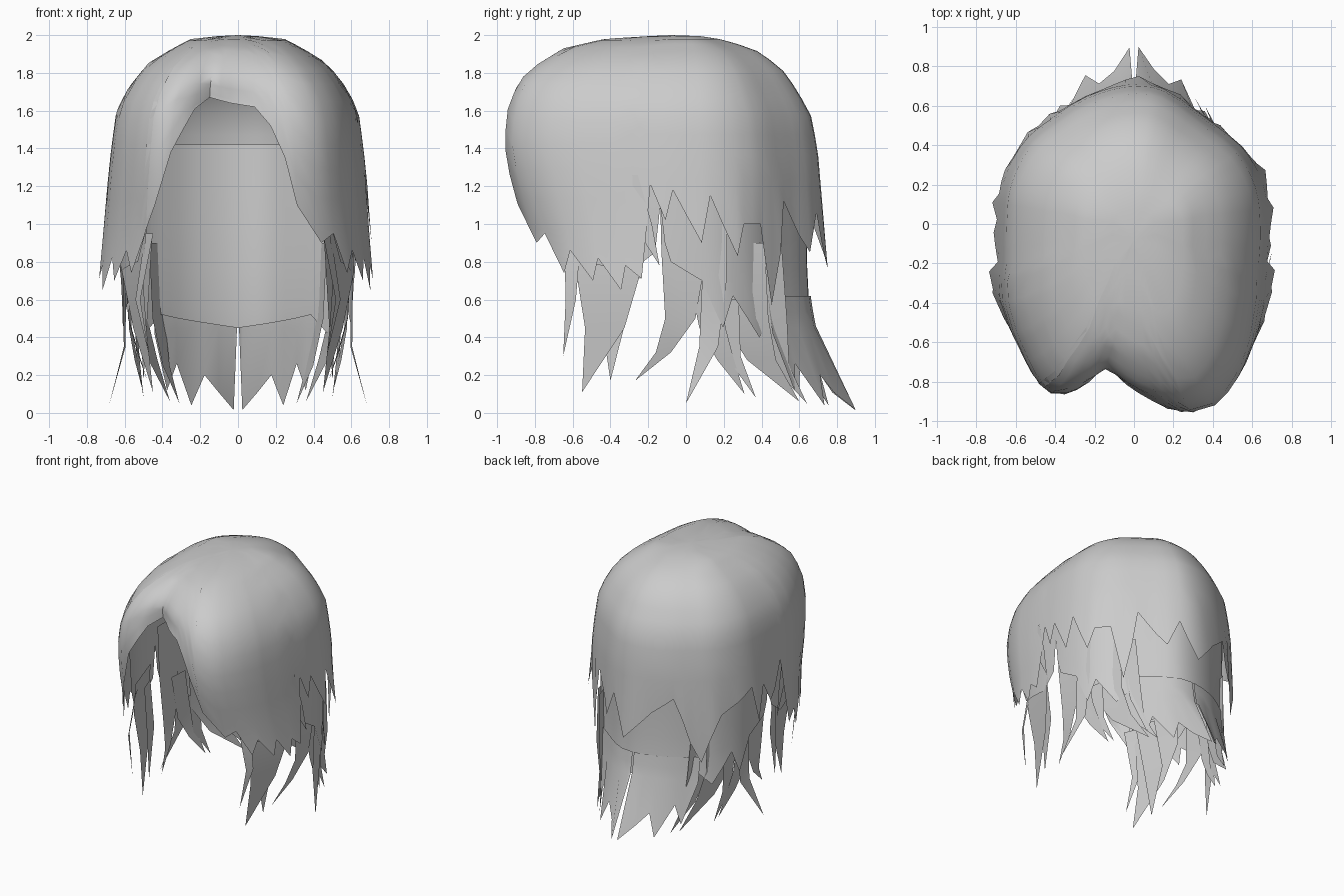
import bpy, bmesh, math
from mathutils import Vector

if "Cube" in bpy.data.objects:
    bpy.data.objects.remove(bpy.data.objects["Cube"])

grey = bpy.data.materials.new("hair grey")
grey.diffuse_color = (0.6, 0.6, 0.6, 1)
grey.use_nodes = True
grey.node_tree.nodes["Principled BSDF"].inputs["Base Color"].default_value = grey.diffuse_color

# Head outline seen from above: angle from the front (towards +x), radius
OUTLINE = [(-12.8, .77), (-3.5, .83), (16, .99), (25, 1.005), (40, .91), (55, .79),
           (72, .71), (90, .685), (107, .69), (126, .68), (140, .66), (153, .67), (172, .725),
           (199, .705), (217, .69), (231, .705), (253, .70), (270, .69), (286, .72), (316, .863),
           (333, .96), (342, .865)]


def lerp(table, v):
    """Piecewise linear lookup in an ascending table."""
    if v <= table[0][0]:
        return table[0][1]
    for (a, b), (c, d) in zip(table, table[1:]):
        if v <= c:
            return b + (d - b) * (v - a) / (c - a)
    return table[-1][1]


def radius(a):
    """Smooth closed interpolation of the outline."""
    n = len(OUTLINE)
    pts = [(OUTLINE[i % n][0] + 360 * (i // n), OUTLINE[i % n][1]) for i in range(-2, n + 3)]
    for i in range(1, len(pts) - 2):
        (x0, y0), (x1, y1), (x2, y2), (x3, y3) = pts[i - 1:i + 3]
        if x1 <= a <= x2:
            h = x2 - x1
            t = (a - x1) / h
            m1, m2 = (y2 - y0) / (x2 - x0) * h, (y3 - y1) / (x3 - x1) * h
            return ((2*t**3 - 3*t*t + 1) * y1 + (t**3 - 2*t*t + t) * m1
                    + (3*t*t - 2*t**3) * y2 + (t**3 - t*t) * m2)


def surface(a, z, side, front, back):
    """Point on a layer: outline scaled by height, separately per direction."""
    r, t = radius(a), math.radians(a)
    d = a - 360 if a > 180 else a
    if -30 < d < 18:
        # the parting fades out towards the crown
        fade = lerp([(1.67, 0), (1.8, .5), (1.9, .8), (1.96, 1)], z)
        r += (lerp([(-30, .945), (-13, .9), (18, .995)], d) - r) * fade
    x, y = r * math.sin(t), -r * math.cos(t)
    wx = lerp(side, z)
    if 118 < a < 242:
        wx = min(wx, 1)
    return Vector((x * wx, y * lerp(front if y < 0 else back, z), z))


def finish(name, bm, angle=40):
    me = bpy.data.meshes.new(name)
    bm.to_mesh(me)
    bm.free()
    me.materials.append(grey)
    ob = bpy.data.objects.new(name, me)
    bpy.context.collection.objects.link(ob)
    bpy.ops.object.select_all(action='DESELECT')
    ob.select_set(True)
    bpy.context.view_layer.objects.active = ob
    bpy.ops.object.shade_smooth_by_angle(angle=math.radians(angle))
    return ob


def layer(name, edge, hem, top, widths, rows, power, closed=False):
    """Sheet of hair from the top height to a hem, then out to a jagged edge."""
    angles = []
    for (a, _), (c, _) in zip(edge, edge[1:]):
        k = max(1, round((c - a) / 6))
        angles += [a + (c - a) * i / k for i in range(k)]
    if not closed:
        angles.append(edge[-1][0])
    bm = bmesh.new()
    cols = []
    for a in angles:
        z0, z1 = lerp(hem, a), lerp(edge, a)
        zs = [top - (top - z0) * (i / rows) ** power for i in range(1 if closed else 0, rows + 1)]
        cols.append([bm.verts.new(surface(a, z, *widths)) for z in zs + [min(z1, z0 - .01)]])
    pairs = list(zip(cols, cols[1:])) + ([(cols[-1], cols[0])] if closed else [])
    for p, q in pairs:
        for i in range(len(p) - 1):
            bm.faces.new((p[i], p[i + 1], q[i + 1], q[i]))
    if closed:
        crown = bm.verts.new((0, -.08, top))
        for p, q in pairs:
            bm.faces.new((crown, p[0], q[0]))
    return finish(name, bm, 60)


# Outer cap: parted fringe in front, jagged rim round the sides and back
side = [(.6, 1.08), (.85, 1.05), (1, 1.02), (1.2, 1), (1.4, .97), (1.6, .93), (1.72, .84),
        (1.85, .69), (1.93, .5), (1.98, .36), (1.995, .15), (2, 0)]
front = [(.6, .80), (.95, .88), (1.2, .97), (1.42, 1.01), (1.6, .995), (1.76, .93), (1.85, .82),
         (1.93, .68), (1.98, .45), (1.995, .2), (2, .08)]
back = [(.5, .94), (.7, 1.05), (.95, .985), (1.23, .98), (1.4, .96), (1.58, .91), (1.72, .8),
        (1.83, .69), (1.93, .49), (1.98, .24), (1.995, .1), (2, 0)]
arch_right = [(-12.8, 1.67), (-3, 1.64), (6, 1.62), (11, 1.52), (15, 1.35), (18, 1.1), (25, .9)]
arch_left = [(328, .9), (333, 1.1), (337, 1.38), (340, 1.5), (343, 1.61), (347.2, 1.67)]
teeth = [(30, .95), (35, .74), (39, .86), (46, .70), (49, .82), (57, .65), (60, .78), (67, .71),
         (70, .92), (74, 1.21), (80, 1.02), (84, 1.18), (97, .90), (101, 1.15), (113, .83),
         (117, 1.0), (126, 1.0), (134, .57), (143, 1.12), (160, .85), (168, 1.06)]
teeth_left = [(178, .76), (194, .98), (207, 1.1), (224, .6), (236, .96), (257, 1.12), (261, .85),
              (268, 1.1), (274, .95)] + [(360 - a, z) for a, z in reversed(teeth[:11])]
edge = arch_right + teeth + teeth_left + arch_left
hem = [(a, z + .02) for a, z in arch_right[:-1]] + [(25, .97), (62, .97), (74, 1.24), (286, 1.24),
      (298, .97), (328, .97)] + [(a, z + .02) for a, z in arch_left[1:]]
layer("outer_cap", edge, hem, 2.0, (side, front, back), 12, 2, closed=True)

# Middle layer: plain sheet behind the neck, carried forward under the sides
half = [(36, .95), (42, .8), (62, .75), (74, .85), (77, 1.1), (79, .9), (82, .8), (98, .7),
        (108, .45), (114, .62), (128, .4), (140, .52), (150, .5)]
edge = half + [(180, .45)] + [(360 - a, z) for a, z in reversed(half)]
inner = [(.3, .93), (.6, .9), (.95, .91), (1.4, .91)]
inner_front = [(.6, .82), (.95, .85), (1.4, .9)]
inner_back = [(.4, .93), (.6, .89), (.95, .88), (1.4, .89)]
half = [(36, 1.05), (70, 1.05), (77, 1.2), (84, .9), (110, .7), (150, .55)]
layer("neck_sheet", edge, half + [(360 - a, z) for a, z in reversed(half)], 1.42,
      (inner, inner_front, inner_back), 4, 1)

# Lowest layer: flared, split tail in two halves
flare = [(0, .9), (.3, .91), (.6, .92)]
flare_back = [(0, 1.28), (.04, 1.17), (.1, 1.1), (.25, 1.02), (.45, .95), (.6, .91)]
tail = [(136, .42), (143, .12), (149, .26), (157, .04), (164, .2), (178, .015), (179.5, .44)]
for name, e in (("tail_right", tail), ("tail_left", [(360 - a, z) for a, z in reversed(tail)])):
    layer(name, e, [(128, .44), (180, .46), (232, .44)], .62, (flare, flare, flare_back), 2, 1)


def lock(name, path):
    """Pointed strip: path of (x, y, z, width) ending in a tip, on both sides."""
    for s, label in ((1, "right"), (-1, "left")):
        bm = bmesh.new()
        prev = None
        for x, y, z, w in path:
            # width runs along the side of the head
            t = Vector((-.7 * y, .9, 0)).normalized() * w / 2
            p = Vector((x, y, z))
            pair = [bm.verts.new(Vector((v.x * s, v.y, v.z))) for v in ((p - t, p + t) if w else (p,))]
            if prev:
                bm.faces.new(prev + pair[::-1])
            prev = pair
        finish(f"{name}_{label}", bm)


# Hanging locks under the fringe
lock("fringe_lock_front", [(.47, -.60, .95, .10), (.53, -.61, .6, .06), (.47, -.65, .3, 0)])
lock("fringe_lock_wide", [(.54, -.42, 1.0, .38), (.56, -.41, .75, .36), (.52, -.43, .45, .22),
                          (.45, -.55, .11, 0)])
lock("fringe_lock_inner", [(.48, -.45, .95, .16), (.5, -.38, .55, .16), (.5, -.40, .17, 0)])
# Locks round the ear
lock("ear_lock_front", [(.61, -.02, 1.25, .24), (.6, -.01, .85, .24), (.58, -.03, .5, .16),
                        (.53, -.12, .32, .08), (.48, -.27, .17, 0)])
lock("ear_lock_middle", [(.6, .15, 1.1, .14), (.6, .15, .7, .13), (.6, .12, .35, .1),
                         (.68, 0, .05, 0)])
lock("ear_lock_back", [(.58, .08, .8, .16), (.57, .14, .45, .14), (.54, .21, .28, .09),
                       (.5, .31, .1, 0)])
lock("ear_flap", [(.67, -.27, 1.26, .03), (.68, -.23, 1.0, .1), (.7, -.14, .78, 0)])
# Locks at the nape
lock("nape_lock_wide", [(.51, .28, .9, .28), (.51, .31, .5, .26), (.45, .4, .28, .16),
                        (.36, .6, .06, 0)])
lock("nape_lock_thin", [(.54, .22, .6, .12), (.53, .25, .3, .08), (.5, .37, .08, 0)])
lock("nape_lock_outer", [(.44, .41, .9, .2), (.42, .44, .5, .2), (.38, .5, .25, .1),
                         (.31, .64, .05, 0)])
